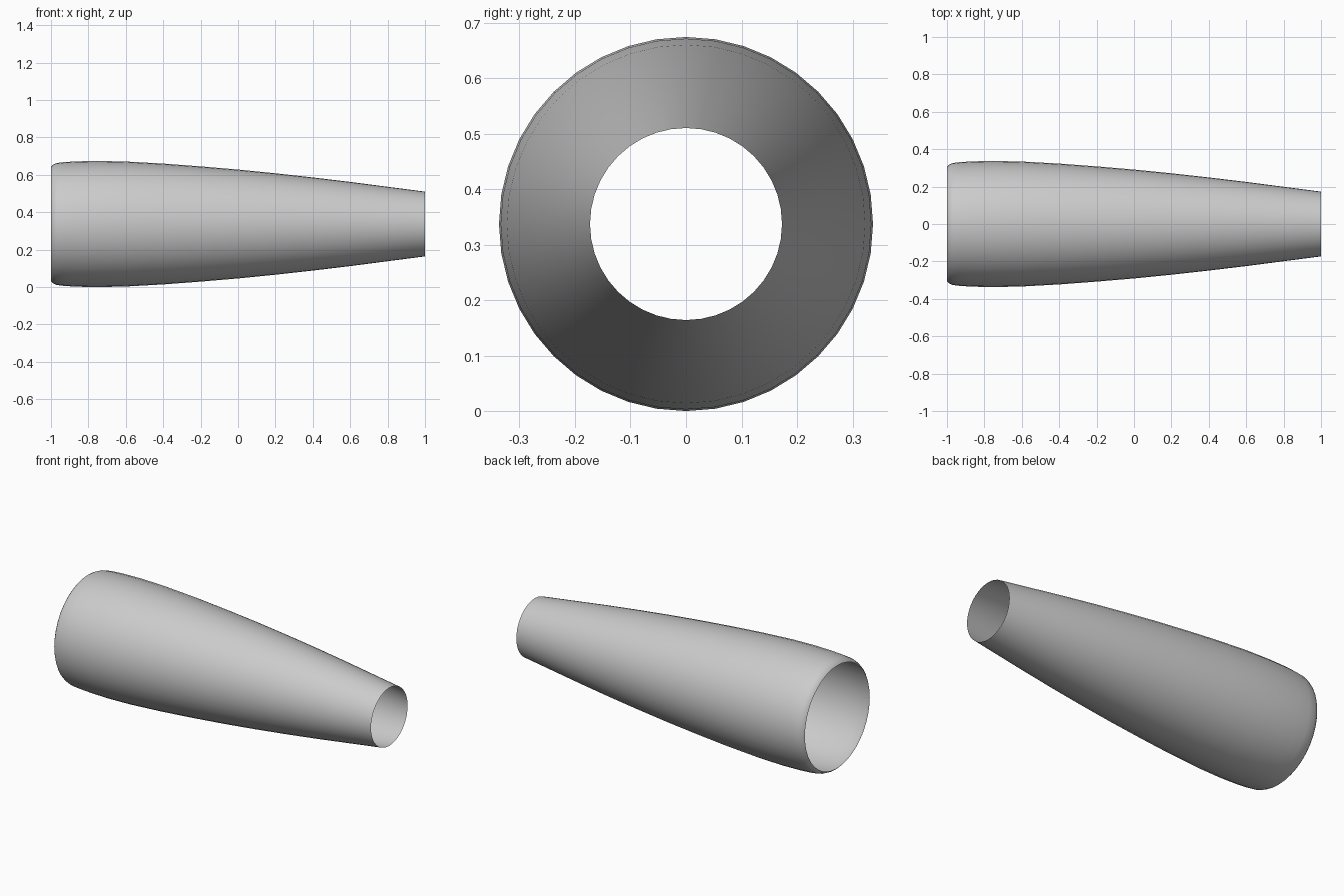
import bpy
import bmesh
import math

cube = bpy.data.objects.get("Cube")
if cube:
    bpy.data.objects.remove(cube, do_unlink=True)

SIDES = 40
CENTRE_Z = 0.337

# Outline of the tapered tube: (position along x, radius)
profile = [(-1.0, 0.306), (-0.99, 0.317), (-0.97, 0.326), (-0.93, 0.331),
           (-0.86, 0.335), (-0.75, 0.337), (-0.6, 0.334), (-0.4, 0.323),
           (-0.2, 0.308), (0.0, 0.291), (0.2, 0.271), (0.4, 0.249),
           (0.6, 0.225), (0.8, 0.199), (1.0, 0.173)]

# Plain grey finish
grey = bpy.data.materials.new("light_grey")
grey.use_nodes = True
colour = (0.6, 0.6, 0.6, 1.0)
grey.diffuse_color = colour
grey.node_tree.nodes["Principled BSDF"].inputs["Base Color"].default_value = colour

# Open, thin-walled shell made of rings joined by quads
bm = bmesh.new()
rings = []
for x, radius in profile:
    angles = [math.tau * i / SIDES for i in range(SIDES)]
    rings.append([bm.verts.new((x, radius * math.cos(a), radius * math.sin(a)))
                  for a in angles])
for near, far in zip(rings, rings[1:]):
    for i in range(SIDES):
        j = (i + 1) % SIDES
        bm.faces.new((near[i], near[j], far[j], far[i]))

# Point every face away from the axis
bm.normal_update()
for face in bm.faces:
    middle = face.calc_center_median()
    if face.normal.y * middle.y + face.normal.z * middle.z < 0:
        face.normal_flip()

mesh = bpy.data.meshes.new("tapered_tube")
bm.to_mesh(mesh)
bm.free()
mesh.materials.append(grey)
tube = bpy.data.objects.new("tapered_tube", mesh)
tube.location.z = CENTRE_Z
bpy.context.collection.objects.link(tube)
mesh.shade_smooth()
